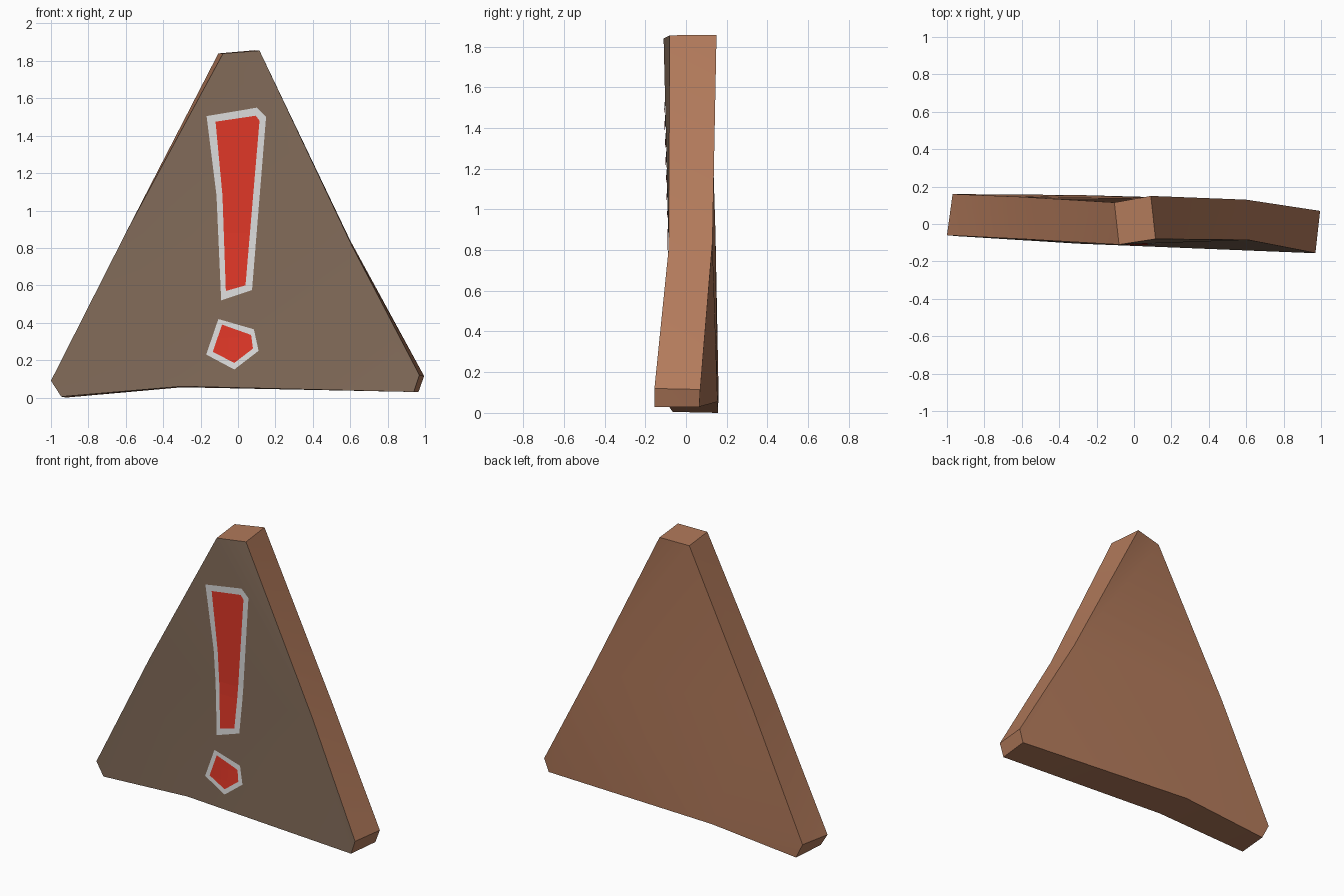
import bpy, bmesh
from mathutils import Vector
from mathutils.bvhtree import BVHTree

if "Cube" in bpy.data.objects:
    bpy.data.objects.remove(bpy.data.objects["Cube"])


def material(name, rgb):
    m = bpy.data.materials.new(name)
    lin = [(c / 255 / 12.92 if c < 11 else ((c / 255 + 0.055) / 1.055) ** 2.4) for c in rgb]
    m.diffuse_color = (*lin, 1)
    m.use_nodes = True
    m.node_tree.nodes["Principled BSDF"].inputs["Base Color"].default_value = m.diffuse_color
    return m


BROWN = material("brown wood", (178, 122, 91))
DULL = material("dull brown face", (130, 107, 89))
GREY = material("pale grey border", (222, 222, 222))
RED = material("warning red", (226, 56, 40))


def add_object(name, bm, mats):
    me = bpy.data.meshes.new(name)
    bm.to_mesh(me)
    ob = bpy.data.objects.new(name, me)
    bpy.context.collection.objects.link(ob)
    for m in mats:
        me.materials.append(m)
    return ob


# Board: warped triangle with clipped corners, front and back loops
FRONT = [(-0.08, -0.11, 1.84), (0.115, -0.08, 1.855), (0.61, -0.085, 0.81),
         (0.97, -0.155, 0.12), (0.94, -0.155, 0.03), (-0.30, -0.105, 0.06),
         (-0.945, -0.065, 0.005), (-1.0, -0.06, 0.09), (-0.60, -0.08, 0.88)]
BACK = [(-0.105, 0.115, 1.84), (0.09, 0.15, 1.857), (0.60, 0.13, 0.84),
        (0.995, 0.07, 0.115), (0.965, 0.065, 0.03), (-0.30, 0.155, 0.055),
        (-0.92, 0.157, 0.0), (-0.97, 0.16, 0.10), (-0.60, 0.145, 0.88)]
PANEL = [(0, 1, 2), (0, 2, 8), (8, 2, 5), (8, 5, 6, 7), (2, 3, 4, 5)]

bm = bmesh.new()
f = [bm.verts.new(p) for p in FRONT]
b = [bm.verts.new(p) for p in BACK]
for idx in PANEL:
    bm.faces.new([f[i] for i in idx]).material_index = 1
    bm.faces.new([b[i] for i in reversed(idx)])
for i in range(9):
    j = (i + 1) % 9
    bm.faces.new((f[i], b[i], b[j], f[j]))
bmesh.ops.triangulate(bm, faces=[q for q in bm.faces if len(q.verts) > 3])
bmesh.ops.recalc_face_normals(bm, faces=bm.faces)
surface = BVHTree.FromBMesh(bm)
board = add_object("sign_board", bm, [BROWN, DULL])
bm.free()
board.select_set(True)
bpy.context.view_layer.objects.active = board
bpy.ops.object.shade_smooth_by_angle(angle=0.5)


# Painted marks: outlines cut into small tiles and laid onto the warped front
def mark(name, outline, lift, mat):
    bm = bmesh.new()
    bm.faces.new([bm.verts.new((x, 0, z)) for x, z in outline])
    cuts = [(Vector((0, 0, k * 0.08)), Vector((0, 0, 1))) for k in range(1, 20)]
    cuts += [(Vector((k * 0.05, 0, 0)), Vector((1, 0, 0))) for k in range(-3, 4)]
    for co, no in cuts:
        bmesh.ops.bisect_plane(bm, geom=bm.verts[:] + bm.edges[:] + bm.faces[:],
                               plane_co=co, plane_no=no)
    for v in bm.verts:
        hit = surface.ray_cast(Vector((v.co.x, -2, v.co.z)), Vector((0, 1, 0)))[0]
        v.co.y = hit.y - lift
    bm.normal_update()
    for q in bm.faces:
        if q.normal.y > 0:
            q.normal_flip()
    add_object(name, bm, [mat])
    bm.free()


mark("bar_border", [(-0.168, 1.505), (0.10, 1.55), (0.15, 1.50), (0.075, 0.575),
                    (-0.09, 0.52), (-0.115, 1.08)], 0.003, GREY)
mark("bar_fill", [(-0.12, 1.475), (0.095, 1.507), (0.115, 1.48), (0.04, 0.60),
                  (-0.065, 0.57), (-0.083, 1.08)], 0.006, RED)
mark("dot_border", [(-0.105, 0.42), (0.085, 0.365), (0.11, 0.25), (-0.02, 0.15),
                    (-0.17, 0.23)], 0.003, GREY)
mark("dot_fill", [(-0.085, 0.39), (0.07, 0.335), (0.08, 0.262), (-0.02, 0.185),
                  (-0.135, 0.245)], 0.006, RED)
